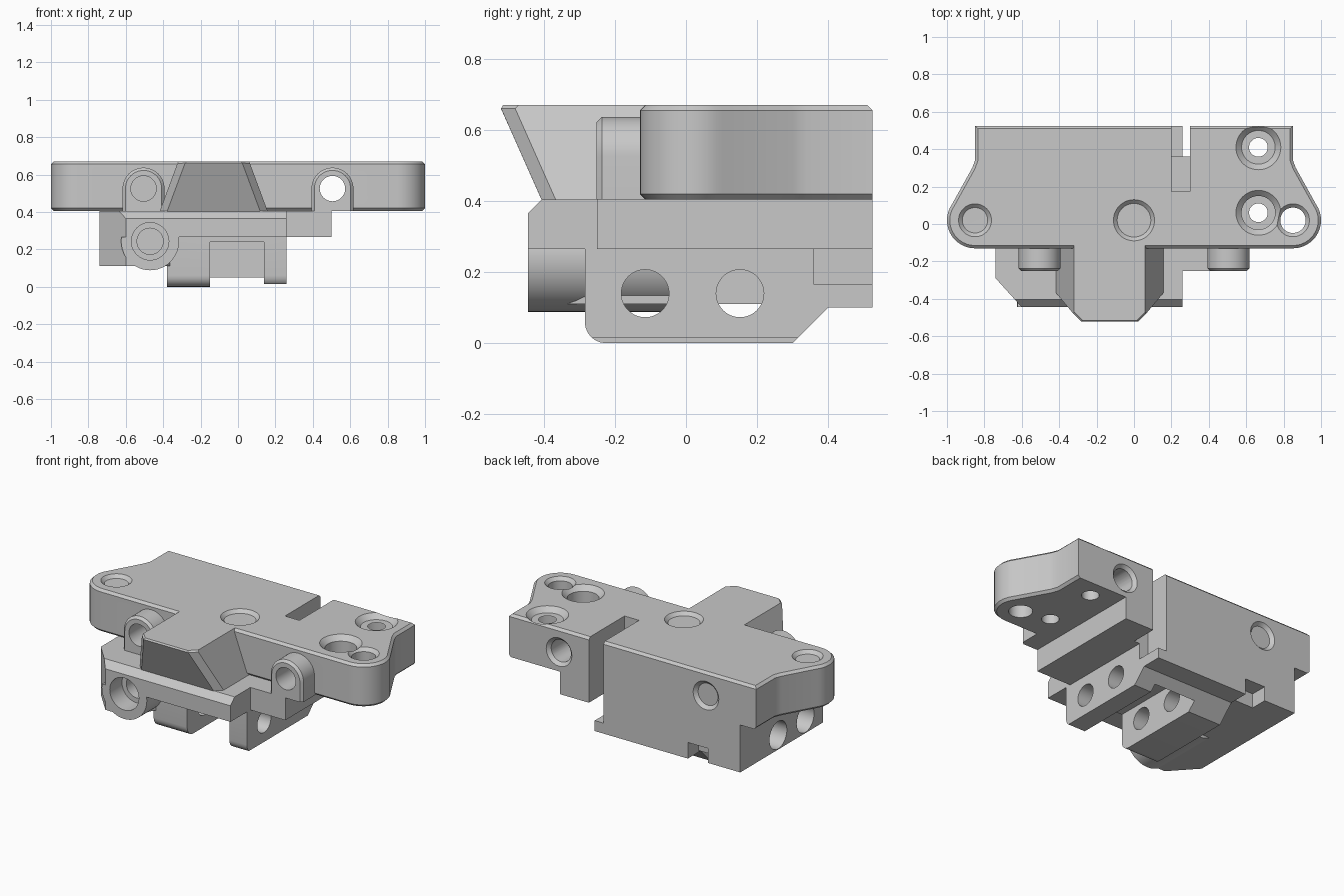
import bpy, bmesh
from math import pi, cos, sin, radians
from mathutils import Matrix, Vector

if "Cube" in bpy.data.objects:
    bpy.data.objects.remove(bpy.data.objects["Cube"])

grey = bpy.data.materials.new("plain grey")
grey.use_nodes = True
grey.diffuse_color = (0.58, 0.58, 0.58, 1)
grey.node_tree.nodes["Principled BSDF"].inputs["Base Color"].default_value = grey.diffuse_color


def face_outward(bm):
    bm.normal_update()
    bmesh.ops.recalc_face_normals(bm, faces=bm.faces[:])


def finish(name, bm):
    face_outward(bm)
    mesh = bpy.data.meshes.new(name)
    bm.to_mesh(mesh)
    bm.free()
    mesh.materials.append(grey)
    ob = bpy.data.objects.new(name, mesh)
    bpy.context.collection.objects.link(ob)
    return ob


def loft(name, low, high, chamfer=0, pick=None):
    """Solid between two matching rings, with optional chamfered edges."""
    bm = bmesh.new()
    a = [bm.verts.new(p) for p in low]
    b = [bm.verts.new(p) for p in high]
    bm.faces.new(a[::-1])
    bm.faces.new(b)
    for i in range(len(a)):
        j = (i + 1) % len(a)
        bm.faces.new((a[i], a[j], b[j], b[i]))
    face_outward(bm)
    if chamfer:
        edges = [e for e in bm.edges if pick(e.verts[0].co, e.verts[1].co)]
        bmesh.ops.bevel(bm, geom=edges, offset=chamfer, segments=1, affect='EDGES')
    return finish(name, bm)


def slab(name, outline, z0, z1, chamfer=0, pick=None):
    return loft(name, [(x, y, z0) for x, y in outline],
                [(x, y, z1) for x, y in outline], chamfer, pick)


def rod(name, base, axis, length, r0, r1=None):
    bm = bmesh.new()
    bmesh.ops.create_cone(bm, cap_ends=True, segments=48, radius1=r0,
                          radius2=r0 if r1 is None else r1, depth=length)
    axis = Vector(axis)
    turn = axis.to_track_quat('Z', 'Y').to_matrix().to_4x4()
    bm.transform(Matrix.Translation(Vector(base) + axis * length / 2) @ turn)
    return finish(name, bm)


def box(name, x0, x1, y0, y1, z0, z1):
    return slab(name, [(x0, y0), (x1, y0), (x1, y1), (x0, y1)], z0, z1)


def cut(cutter, *parts):
    """Subtract the cutter from every part, then discard it."""
    for part in parts:
        mod = part.modifiers.new("cut", 'BOOLEAN')
        mod.operation, mod.solver, mod.object = 'DIFFERENCE', 'EXACT', cutter
        with bpy.context.temp_override(object=part, active_object=part):
            bpy.ops.object.modifier_apply(modifier=mod.name)
    bpy.data.objects.remove(cutter)


def drill(base, axis, length, r, *parts, rim=0.02):
    """Hole with a chamfered mouth at its base."""
    axis, base = Vector(axis), Vector(base)
    cut(rod("drill", base - axis * 0.05, axis, length + 0.05, r), *parts)
    if rim:
        cut(rod("rim", base - axis * 0.01, axis, rim + 0.01, r + rim + 0.01, r), *parts)


DECK, TOP, UNDER, BACK = 0.405, 0.67, 0.265, 0.525

# Mounting plate: half outline with a rounded ear, then mirrored
half = [(0.85, BACK), (0.85, 0.34), (0.865, 0.3)]
half += [(0.85 + 0.15 * cos(t), 0.02 + 0.15 * sin(t))
         for t in (radians(35 - 125 * i / 14) for i in range(15))]
outline = half + [(-x, y) for x, y in reversed(half)]
plate = slab("mounting_plate", outline, DECK, TOP, 0.015,
             lambda a, b: abs(a.z - b.z) < 0.001 and (min(a.y, b.y) < 0.5 or a.z > 0.6))

# Sloped prow in front of the plate
prow_top = [(-0.32, -0.1), (-0.32, -0.485), (-0.28, -0.525),
            (0.02, -0.525), (0.06, -0.485), (0.06, -0.1)]
prow_low = [(-0.42, -0.1), (-0.42, -0.365), (-0.38, -0.405),
            (0.12, -0.405), (0.16, -0.365), (0.16, -0.1)]
prow = loft("front_prow", [(x, y, DECK - 0.005) for x, y in prow_low],
            [(x, y, TOP) for x, y in prow_top], 0.01,
            lambda a, b: min(a.z, b.z) > 0.6 and max(a.y, b.y) < -0.4)

# Deck under the plate, with a chamfered front lip
FRONT = -0.445
deck = slab("lower_deck", [(-0.74, BACK), (-0.74, -0.29), (-0.6, FRONT), (0.26, FRONT),
                           (0.26, -0.25), (0.5, -0.25), (0.5, BACK)], UNDER, DECK, 0.04,
            lambda a, b: min(a.z, b.z) > 0.4 and max(a.y, b.y) < -0.4)

# Side clamp block and the half round barrel under the deck
clamp = slab("clamp_block", [(-0.74, BACK), (-0.74, -0.29), (-0.6, FRONT), (-0.45, FRONT),
                             (-0.36, -0.28), (-0.36, BACK)], 0.11, UNDER)
barrel = rod("clamp_barrel", (-0.47, FRONT, 0.243), (0, 1, 0), 0.45, 0.155)
cut(box("barrel_top", -1, 0, -1, 1, UNDER, 1), barrel)

# Lower rails: side profile run across, with a rounded front toe
profile = [(-0.285, UNDER)]
profile += [(-0.225 - 0.06 * cos(t), 0.06 - 0.06 * sin(t))
            for t in (pi / 2 * i / 6 for i in range(7))]
profile += [(0.3, 0), (0.4, 0.1), (BACK, 0.1), (BACK, UNDER)]
rails = loft("lower_rails", [(-0.38, y, z) for y, z in profile],
             [(0.26, y, z) for y, z in profile])
cut(box("channel", -0.15, 0.14, -1, 0.35, -1, 0.24), rails)
cut(box("short_foot", 0.1, 0.5, -1, 1, -1, 0.015), rails)

# Screw bosses on the plate front, bored right through to the back
for side, label in ((1, "left"), (-1, "right")):
    x = side * 0.505
    arch = [(x + 0.112 * cos(t), 0.525 + 0.112 * sin(t))
            for t in (pi * i / 24 for i in range(25))]
    arch += [(x - 0.112, DECK), (x + 0.112, DECK)]
    boss = loft(label + "_screw_boss", [(px, -0.252, pz) for px, pz in arch],
                [(px, -0.11, pz) for px, pz in arch], 0.015,
                lambda a, b: max(a.y, b.y) < -0.2 and max(a.z, b.z) > 0.5)
    drill((x, BACK, 0.525), (0, -1, 0), 1, 0.068, plate, boss)
    drill((side * 0.85, 0.02, TOP), (0, 0, -1), 0.5, 0.068, plate)

# Central bore and the two counterbored holes
drill((0, 0.02, TOP), (0, 0, -1), 0.8, 0.09, plate, deck, rails)
for y in (0.41, 0.06):
    drill((0.665, y, TOP), (0, 0, -1), 0.13, 0.09, plate, rim=0.03)
    drill((0.665, y, TOP), (0, 0, -1), 0.5, 0.05, plate, rim=0)

# Slit and pocket at the back
cut(box("slit", 0.2, 0.3, 0.36, 0.7, 0.165, 1), plate, deck, rails)
cut(box("pocket", 0.2, 0.3, 0.175, 0.37, 0.45, 1), plate)

# Barrel bore and cross holes
drill((-0.47, FRONT, 0.243), (0, 1, 0), 0.12, 0.1, barrel, clamp, deck, rim=0)
drill((-0.47, FRONT, 0.243), (0, 1, 0), 0.3, 0.07, barrel, clamp, deck, rim=0)
for y in (-0.115, 0.152):
    drill((0.26, y, 0.14), (-1, 0, 0), 0.7, 0.067, rails, rim=0)
    drill((-0.74, y, 0.2), (1, 0, 0), 0.15, 0.085, clamp, deck, rim=0)
cut(box("notch", -0.52, -0.38, 0.42, 0.7, -1, 0.2), clamp)

# Smooth the round walls and keep the edges crisp
bpy.ops.object.select_all(action='DESELECT')
for ob in bpy.data.objects:
    if ob.type == 'MESH' and grey.name in ob.data.materials:
        ob.select_set(True)
        bpy.context.view_layer.objects.active = ob
bpy.ops.object.shade_smooth_by_angle(angle=radians(25))
